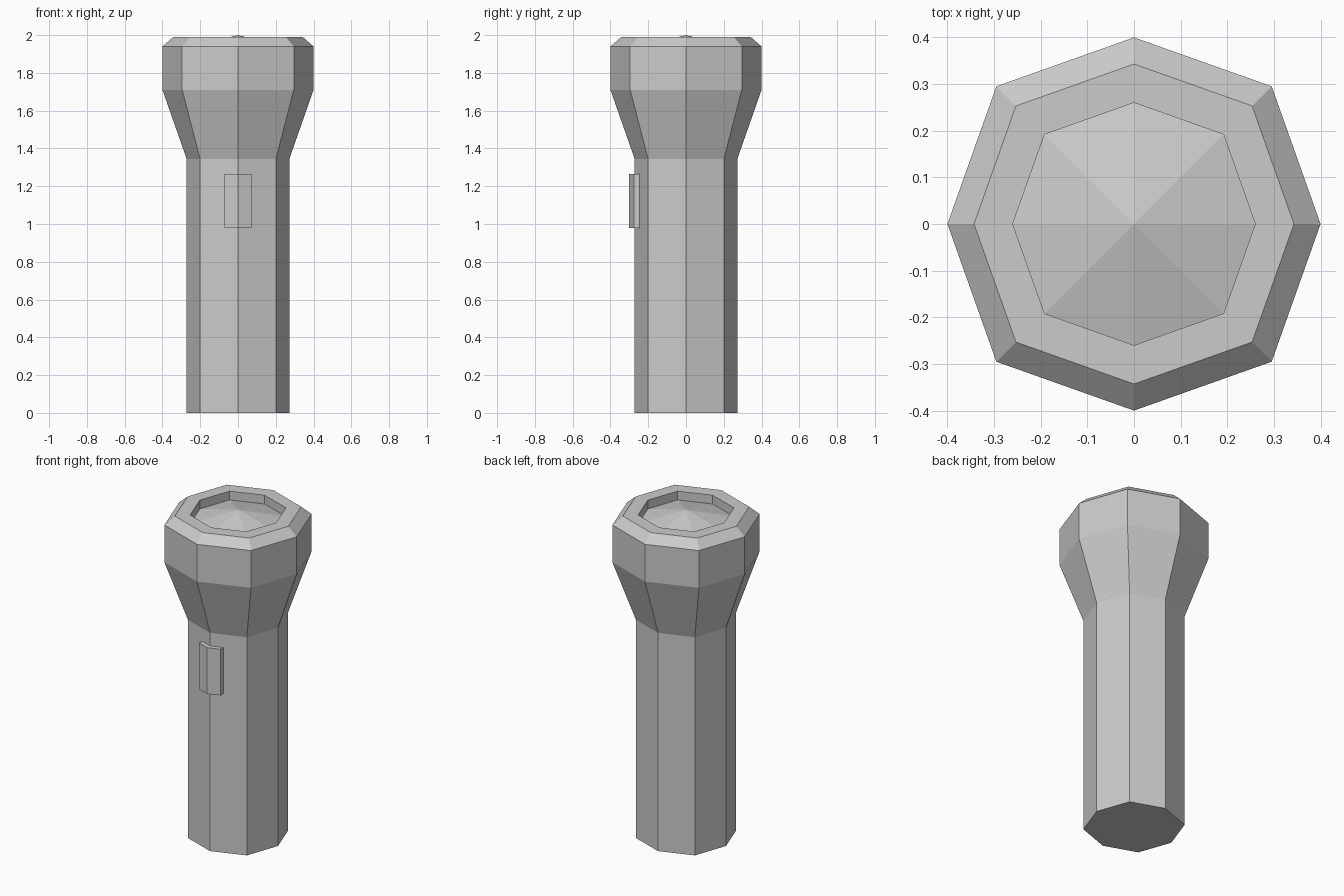
import bpy, bmesh

if "Cube" in bpy.data.objects:
    bpy.data.objects.remove(bpy.data.objects["Cube"])


def make_object(name, bm):
    bmesh.ops.recalc_face_normals(bm, faces=bm.faces)
    mesh = bpy.data.meshes.new(name)
    bm.to_mesh(mesh)
    bm.free()
    ob = bpy.data.objects.new(name, mesh)
    bpy.context.collection.objects.link(ob)
    return ob


def ring(bm, r, z):
    # eight-sided ring, corners on the axes and on slightly wider diagonals
    d = r * 0.738
    pts = [(r, 0), (d, d), (0, r), (-d, d), (-r, 0), (-d, -d), (0, -r), (d, -d)]
    return [bm.verts.new((x, y, z)) for x, y in pts]


# Body: handle, flared head, bevelled rim and recess, closed by a low lens point
profile = [(0.272, 0), (0.272, 1.345), (0.4, 1.71), (0.4, 1.94),
           (0.343, 1.99), (0.26, 1.99), (0.26, 1.936)]
bm = bmesh.new()
rings = [ring(bm, r, z) for r, z in profile]
for a, b in zip(rings, rings[1:]):
    for i in range(8):
        j = (i + 1) % 8
        bm.faces.new((a[i], a[j], b[j], b[i]))
bm.faces.new(rings[0])
apex = bm.verts.new((0, 0, 2.0))
for i in range(8):
    bm.faces.new((rings[-1][i], rings[-1][(i + 1) % 8], apex))
make_object("flashlight_body", bm)

# Switch: folded pad wrapping the front corner of the handle
outline = [(-0.072, -0.246), (-0.072, -0.275), (0, -0.301),
           (0.072, -0.275), (0.072, -0.246), (0, -0.272)]
bm = bmesh.new()
low, high = [[bm.verts.new((x, y, z)) for x, y in outline] for z in (0.98, 1.265)]
for i in range(6):
    j = (i + 1) % 6
    bm.faces.new((low[i], low[j], high[j], high[i]))
for loop in (low, high):
    bm.faces.new((loop[0], loop[1], loop[2], loop[5]))
    bm.faces.new((loop[5], loop[2], loop[3], loop[4]))
make_object("switch", bm)
